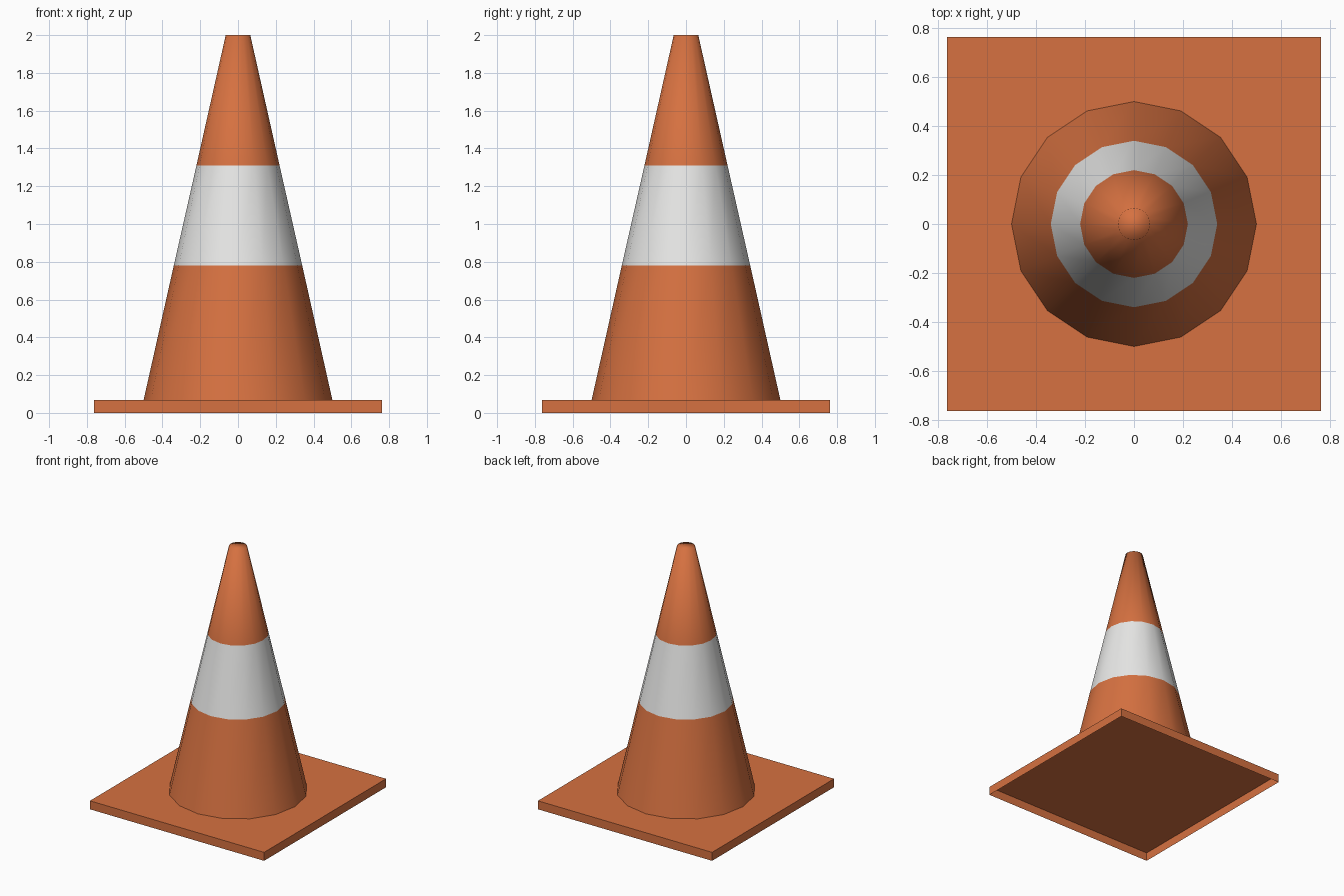
import bpy
import bmesh
from math import cos, sin, tau

if "Cube" in bpy.data.objects:
    bpy.data.objects.remove(bpy.data.objects["Cube"], do_unlink=True)


def make_material(name, color):
    mat = bpy.data.materials.new(name)
    mat.use_nodes = True
    mat.diffuse_color = color
    mat.node_tree.nodes["Principled BSDF"].inputs["Base Color"].default_value = color
    return mat


def make_object(name, bm, materials):
    mesh = bpy.data.meshes.new(name)
    bm.to_mesh(mesh)
    bm.free()
    for mat in materials:
        mesh.materials.append(mat)
    obj = bpy.data.objects.new(name, mesh)
    bpy.context.collection.objects.link(obj)
    return obj


orange = make_material("orange", (0.67, 0.165, 0.052, 1))
white = make_material("white", (0.8, 0.8, 0.79, 1))

SIDES = 16
BASE_TOP = 0.067
BAND_LOW, BAND_HIGH = 0.78, 1.31

# Square base plate: a thin shell, open underneath
bm = bmesh.new()
bmesh.ops.create_cube(bm, size=1)
for v in bm.verts:
    v.co = (v.co.x * 1.526, v.co.y * 1.526, (v.co.z + 0.5) * BASE_TOP)
bottom = [f for f in bm.faces if f.normal.z < -0.5]
bmesh.ops.delete(bm, geom=bottom, context='FACES_ONLY')
make_object("base_plate", bm, [orange])

# Tapered body: four rings, smooth all over, closed at the tip
bm = bmesh.new()
rings = []
for z, r in [(BASE_TOP, 0.5), (BAND_LOW, 0.34), (BAND_HIGH, 0.22), (2, 0.065)]:
    rings.append([bm.verts.new((r * cos(tau * i / SIDES), r * sin(tau * i / SIDES), z))
                  for i in range(SIDES)])
for low, high in zip(rings, rings[1:]):
    for i in range(SIDES):
        j = (i + 1) % SIDES
        bm.faces.new((low[i], low[j], high[j], high[i]))
bm.faces.new(rings[-1])

# Reflective band picked by height
for f in bm.faces:
    f.smooth = True
    f.material_index = int(BAND_LOW < f.calc_center_median().z < BAND_HIGH)
make_object("cone_body", bm, [orange, white])
